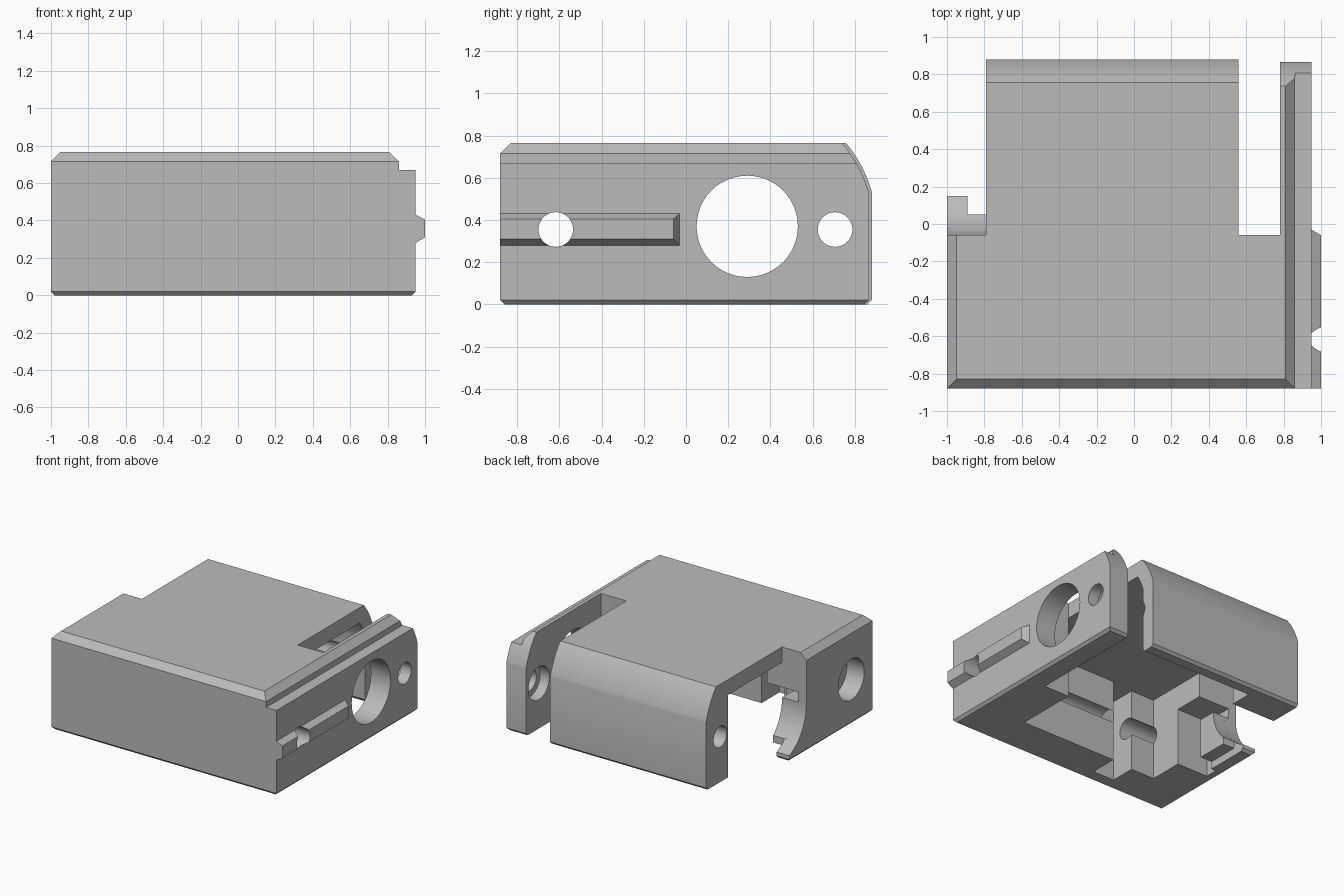
import bpy, bmesh
from math import sin, cos, radians
from mathutils import Vector

if "Cube" in bpy.data.objects:
    bpy.data.objects.remove(bpy.data.objects["Cube"])

grey = bpy.data.materials.new("plain grey")
grey.use_nodes = True
COLOUR = (0.5, 0.5, 0.5, 1)
grey.diffuse_color = COLOUR
grey.node_tree.nodes["Principled BSDF"].inputs["Base Color"].default_value = COLOUR


def prism(name, axis, pts, lo, hi):
    """Extrude a flat outline along an axis (outline uses the other two axes)."""
    def place(p, d):
        a, b = p
        return {"x": (d, a, b), "y": (a, d, b), "z": (a, b, d)}[axis]
    bm = bmesh.new()
    face = bm.faces.new([bm.verts.new(place(p, lo)) for p in pts])
    new = bmesh.ops.extrude_face_region(bm, geom=[face])["geom"]
    shift = Vector(place((0, 0), hi - lo))
    bmesh.ops.translate(bm, vec=shift, verts=[v for v in new if isinstance(v, bmesh.types.BMVert)])
    bmesh.ops.recalc_face_normals(bm, faces=bm.faces)
    mesh = bpy.data.meshes.new(name)
    bm.to_mesh(mesh)
    bm.free()
    mesh.materials.append(grey)
    obj = bpy.data.objects.new(name, mesh)
    bpy.context.collection.objects.link(obj)
    return obj


def arc(centre, r, start, end, n=16):
    angles = [radians(start + (end - start) * i / n) for i in range(n + 1)]
    return [(centre[0] + r * cos(t), centre[1] + r * sin(t)) for t in angles]


def combine(target, tool, operation):
    mod = target.modifiers.new(operation, "BOOLEAN")
    mod.operation = operation
    mod.solver = "EXACT"
    mod.object = tool
    bpy.context.view_layer.objects.active = target
    bpy.ops.object.modifier_apply(modifier=mod.name)
    bpy.data.objects.remove(tool)


def cut(target, axis, pts, lo, hi):
    combine(target, prism("cutter", axis, pts, lo, hi), "DIFFERENCE")


def bore(target, y, z, r, lo, hi):
    cut(target, "x", arc((y, z), r, 0, 352.5, 47), lo, hi)


HUB = (0.29, 0.37)   # shared centre of the round shapes
ROOF = 0.645         # underside of the top plate

# Front block with chamfered long edges
housing = prism("housing", "y", [
    (-1, 0), (0.93, 0), (0.95, 0.02), (0.95, 0.67), (0.86, 0.67),
    (0.86, 0.715), (0.81, 0.765), (-0.95, 0.765), (-1, 0.715)], -0.88, -0.06)

# Stepped pocket open to the bottom and back, and the lower side pocket
cut(housing, "z", [
    (0.56, -0.55), (-0.27, -0.55), (-0.27, -0.77), (-0.455, -0.77),
    (-0.455, -0.57), (-0.66, -0.57), (-0.66, 0), (0.56, 0)], -0.1, ROOF)
cut(housing, "z", [(-0.93, -0.3), (-0.6, -0.3), (-0.6, 0), (-0.93, 0)], -0.1, 0.45)

# Top plate curving down into the back wall
shell = [(-0.1, ROOF), (-0.1, 0.765)] + arc(HUB, 0.612, 40.2, 15.2)
shell += [(0.88, 0.02), (0.86, 0), (0.785, 0), (0.77, 0.02)]
shell += arc(HUB, 0.5, 16.3, 33.4)
combine(housing, prism("back_shell", "x", shell, -0.79, 0.56), "UNION")

# Bearing block at the end of the back wall
combine(housing, prism("bearing_block", "x", [
    (0.61, 0), (0.84, 0), (0.84, 0.5), (0.72, 0.7), (0.61, 0.7)], -0.79, -0.41), "UNION")

# Long side wall with rounded back corner
wall = prism("side_wall", "y", [
    (0.78, 0), (0.93, 0), (0.95, 0.02), (0.95, 0.67), (0.86, 0.67),
    (0.86, 0.715), (0.81, 0.765), (0.78, 0.765)], -0.1, 0.865)
cut(wall, "x", arc(HUB, 0.597, 15, 43) + [(0.7, 0.9), (1, 0.9), (1, 0.524)], 0.7, 1.1)
cut(wall, "x", [(0.83, -0.015), (0.9, -0.015), (0.9, 0.055)], 0.7, 1.1)
combine(housing, wall, "UNION")

# Guide rail with a tapered end
rail = prism("guide_rail", "y", [
    (0.9, 0.28), (0.95, 0.28), (1, 0.31), (1, 0.405), (0.95, 0.43), (0.9, 0.43)], -0.88, -0.03)
cut(rail, "z", [(0.95, -0.03), (1.05, -0.09), (1.05, 0.02), (0.95, 0.02)], 0.2, 0.5)
combine(housing, rail, "UNION")

# Cradle at the other side, hollowed around the hub
cradle = [(-0.2, 0), (0.13, 0), (0.15, 0.02)] + arc(HUB, 0.35, 246.4, 180) + [(-0.2, 0.37)]
combine(housing, prism("cradle_outer", "x", cradle, -1, -0.89), "UNION")
inner = [(-0.2, 0.06), (0.05, 0.06)] + arc(HUB, 0.35, 226.7, 180) + [(-0.2, 0.37)]
combine(housing, prism("cradle_inner", "x", inner, -0.9, -0.79), "UNION")

# Chamfers along the front and the outer edge of the bottom
cut(housing, "x", [(-0.9, 0.695), (-0.9, 0.8), (-0.795, 0.8)], -1.1, 1.1)
cut(housing, "x", [(-0.9, 0.04), (-0.9, -0.02), (-0.84, -0.02)], -1.1, 1.1)
cut(housing, "y", [(-1.02, 0.04), (-1.02, -0.02), (-0.96, -0.02)], -1, 0.4)

# Shaft holes right through, with wider recesses, and the large side opening
for y in (-0.617, 0.706):
    bore(housing, y, 0.355, 0.082, -1.2, 1.2)
bore(housing, -0.617, 0.355, 0.16, -1.1, -0.85)
bore(housing, 0.706, 0.355, 0.13, 0.7, 0.86)
bore(housing, HUB[0], HUB[1], 0.24, 0.7, 1.1)

bpy.ops.object.select_all(action="DESELECT")
housing.select_set(True)
bpy.context.view_layer.objects.active = housing
bpy.ops.object.shade_smooth_by_angle(angle=radians(20))
